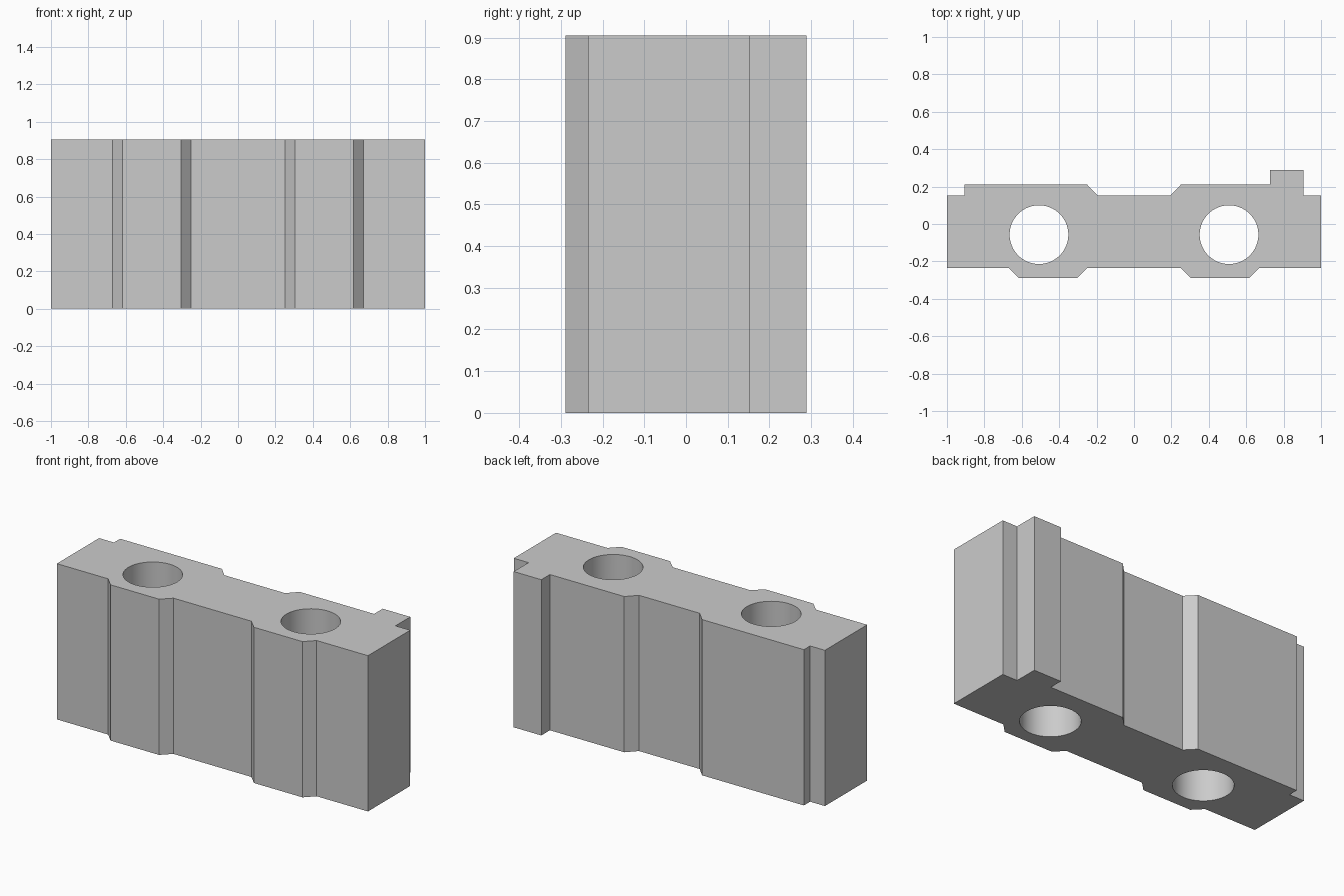
import bpy
import bmesh
import math

HEIGHT = 0.905
HOLE_X, HOLE_Y, HOLE_R = 0.508, -0.057, 0.157

if "Cube" in bpy.data.objects:
    bpy.data.objects.remove(bpy.data.objects["Cube"], do_unlink=True)

grey = bpy.data.materials.new("plain grey")
grey.use_nodes = True
colour = (0.6, 0.6, 0.6, 1)
grey.diffuse_color = colour
grey.node_tree.nodes["Principled BSDF"].inputs["Base Color"].default_value = colour

# Front edge: two chamfered pads, mirrored about the middle
pad = [(0.25, -0.235), (0.305, -0.289), (0.617, -0.289), (0.67, -0.235), (1, -0.235)]
front = [(-x, y) for x, y in reversed(pad)] + pad

# Back edge, from the left end to the right: locating tab, raised pads, middle recess
back = [(1, 0.153), (0.905, 0.153), (0.905, 0.289), (0.728, 0.289), (0.728, 0.21),
        (0.25, 0.21), (0.195, 0.153), (-0.195, 0.153), (-0.25, 0.21),
        (-0.905, 0.21), (-0.905, 0.153), (-1, 0.153)]

# Block body: the profile extruded upward
bm = bmesh.new()
base = bm.faces.new([bm.verts.new((x, y, 0)) for x, y in front + back])
top = bmesh.ops.extrude_face_region(bm, geom=[base])["geom"]
bmesh.ops.translate(bm, vec=(0, 0, HEIGHT),
                    verts=[v for v in top if isinstance(v, bmesh.types.BMVert)])
bmesh.ops.recalc_face_normals(bm, faces=bm.faces[:])
mesh = bpy.data.meshes.new("block_body")
bm.to_mesh(mesh)
bm.free()
mesh.materials.append(grey)
block = bpy.data.objects.new("block_body", mesh)
bpy.context.collection.objects.link(block)

# Two vertical through holes
for side in (-1, 1):
    bpy.ops.mesh.primitive_cylinder_add(vertices=64, radius=HOLE_R, depth=HEIGHT * 2,
                                        location=(side * HOLE_X, HOLE_Y, HEIGHT / 2))
    cutter = bpy.context.object
    cutter.name = "hole_cutter"
    cutter.hide_render = True
    cutter.data.materials.append(grey)
    cut = block.modifiers.new("through_hole", "BOOLEAN")
    cut.operation = "DIFFERENCE"
    cut.solver = "EXACT"
    cut.object = cutter
    bpy.ops.object.select_all(action="DESELECT")
    block.select_set(True)
    bpy.context.view_layer.objects.active = block
    bpy.ops.object.modifier_apply(modifier=cut.name)
    bpy.data.objects.remove(cutter, do_unlink=True)

# Smooth bores, crisp outer edges
bpy.ops.object.shade_smooth_by_angle(angle=math.radians(30))
